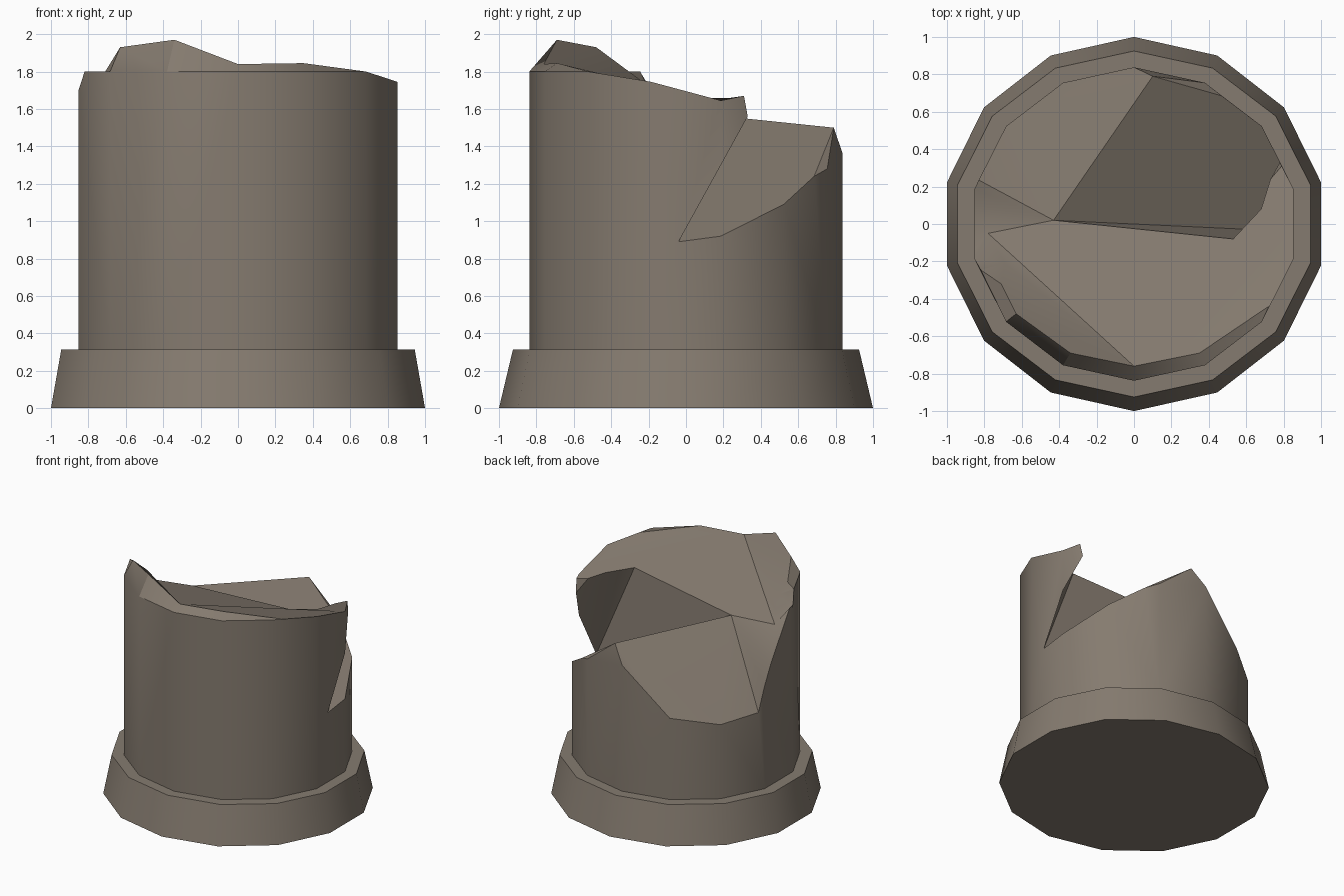
import bpy, bmesh, math

if "Cube" in bpy.data.objects:
    bpy.data.objects.remove(bpy.data.objects["Cube"])

SIDES = 14
SHAFT = (0.875, 0.838)

stone = bpy.data.materials.new("weathered stone")
stone.diffuse_color = (0.235, 0.198, 0.160, 1)
stone.use_nodes = True
stone.node_tree.nodes["Principled BSDF"].inputs["Base Color"].default_value = stone.diffuse_color


def ring_pt(i, z, radii=SHAFT):
    """Corner i of the 14-sided outline, counted from the front."""
    a = -math.pi / 2 + 2 * math.pi * i / SIDES
    return (radii[0] * math.cos(a), radii[1] * math.sin(a), z)


def finish(bm, name):
    bmesh.ops.recalc_face_normals(bm, faces=bm.faces[:])
    me = bpy.data.meshes.new(name)
    bm.to_mesh(me)
    bm.free()
    me.materials.append(stone)
    ob = bpy.data.objects.new(name, me)
    bpy.context.collection.objects.link(ob)
    bpy.ops.object.select_all(action='DESELECT')
    ob.select_set(True)
    bpy.context.view_layer.objects.active = ob
    bpy.ops.object.shade_smooth_by_angle(angle=math.radians(30))
    return ob


# Flared base block
bm = bmesh.new()
low = [bm.verts.new(ring_pt(i, 0, (1.0257, 1.0))) for i in range(SIDES)]
top = [bm.verts.new(ring_pt(i, 0.315, (0.969, 0.925))) for i in range(SIDES)]
bm.faces.new(low[::-1])
bm.faces.new(top)
for i in range(SIDES):
    j = (i + 1) % SIDES
    bm.faces.new((low[i], low[j], top[j], top[i]))
finish(bm, "column_base")

# Shaft corners: foot (b), front rim (t), low broken rim at the back (f)
bm = bmesh.new()
v = {f"b{i}": ring_pt(i, 0.315) for i in range(SIDES)}
front = {0: 1.8, 1: 1.8, 2: 1.8, 3: 1.745, 4: 1.645, 11: 1.70, 12: 1.8, 13: 1.8}
back = {4: 0.92, 5: 1.09, 6: 1.28, 7: 1.36, 8: 0.99, 9: 0.93}
v.update({f"t{i}": ring_pt(i, z) for i, z in front.items()})
v.update({f"f{i}": ring_pt(i, z) for i, z in back.items()})
v["u4"] = ring_pt(4, 1.30)
v["n10"] = ring_pt(10, 1.17)

# Points of the fracture
v.update({
    "Vb": (0.853, -0.04, 0.89),    # bottom of the right-hand cleft
    "P": (0.78, 0.33, 1.56), "L": (0.79, 0.31, 1.67),      # overhanging lip
    "G": (0.53, -0.08, 1.68), "G2": (0.68, 0.08, 1.66), "G3": (0.73, 0.24, 1.66),
    "A": (0.10, 0.79, 1.50), "C": (-0.43, 0.02, 1.58),     # back ridge
    "K": (0.47, 0.685, 1.24),
    "M": (-0.83, 0.235, 0.96), "W": (-0.853, 0.105, 1.32), # left break
    "Q": (-0.853, -0.14, 1.69), "S": (-0.78, -0.05, 1.57),
    "N": (-0.69, -0.21, 1.73), "T": (-0.82, -0.245, 1.80),
    "H": (-0.71, -0.32, 1.80), "D": (-0.63, -0.48, 1.93),  # raised tooth
    "E": (-0.34, -0.69, 1.97), "O": (0.0, -0.76, 1.84),
    "J1": (0.35, -0.69, 1.845), "J2": (0.72, -0.44, 1.785),
})
v = {k: bm.verts.new(co) for k, co in v.items()}


def faces(text):
    for line in text.split(","):
        bm.faces.new([v[k] for k in line.split()])


# Shaft walls
bm.faces.new([v[f"b{i}"] for i in range(SIDES)])
for kind, starts in (("t", (0, 1, 2, 12, 13)), ("f", (4, 6, 7, 8))):
    for i in starts:
        j = (i + 1) % SIDES
        faces(f"b{i} b{j} {kind}{j} {kind}{i}")
faces("b3 b4 f4 Vb u4 t4 t3, u4 P L t4, b5 b6 f6 K f5, "
      "b9 b10 n10 M f9, b10 b11 t11 Q W n10, b11 b12 t12 T t11")

# Sloping top of the tall front half, with its rim and tooth
faces("S C G G2 G3 L t4 t3 J2 J1 O, O t0 t1 J1, J1 t1 t2 J2, J2 t2 t3, "
      "S O E D H N, H T t12 D, D t12 t13 E, E t13 t0 O, "
      "N H T, N T t11, S N t11 Q, C S Q W")

# Cleft: overhanging wall and floor
faces("C G Vb, G G2 Vb, Vb G2 u4, G2 G3 P u4, G3 L P, Vb f4 f5 K A C")

# Broken slope at the back left
faces("K f6 A, f6 f7 A, A f7 f8, A f8 f9, C A f9, C f9 M, C M n10 W")
finish(bm, "broken_shaft")
